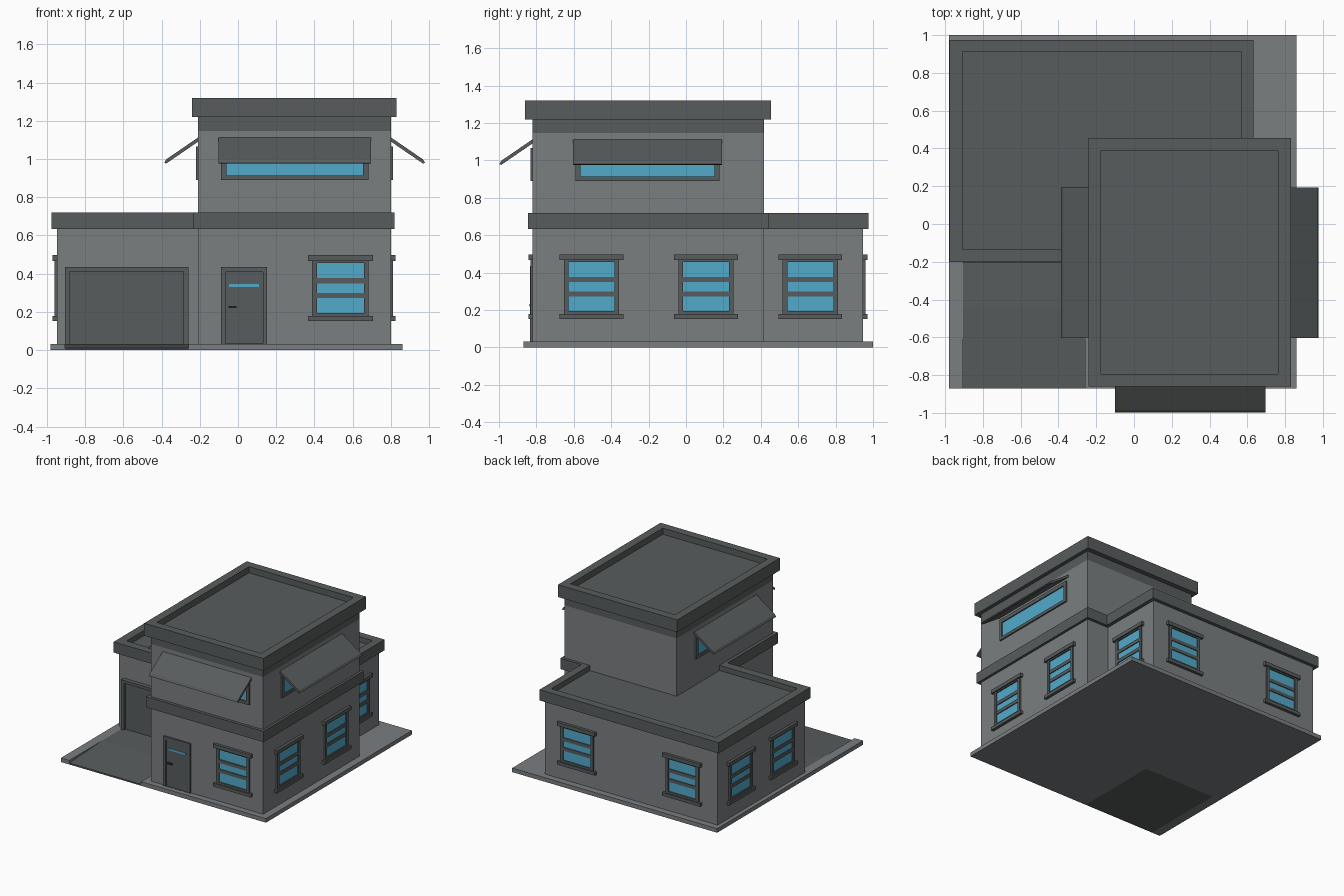
import bpy, bmesh, math
from mathutils import Matrix, Vector

if "Cube" in bpy.data.objects:
    bpy.data.objects.remove(bpy.data.objects["Cube"])


def material(name, rgb):
    m = bpy.data.materials.new(name)
    m.diffuse_color = (*rgb, 1)
    m.use_nodes = True
    m.node_tree.nodes["Principled BSDF"].inputs["Base Color"].default_value = m.diffuse_color
    return m


WALL = material("wall_grey", (0.195, 0.209, 0.216))
TRIM = material("trim_dark_grey", (0.098, 0.107, 0.107))
GLASS = material("glass_blue", (0.085, 0.40, 0.60))
DARK = material("handle_dark", (0.03, 0.03, 0.03))


def finish(name, bm, mat, place=None):
    if place:
        bm.transform(place)
    bmesh.ops.recalc_face_normals(bm, faces=bm.faces)
    mesh = bpy.data.meshes.new(name)
    bm.to_mesh(mesh)
    bm.free()
    mesh.materials.append(mat)
    ob = bpy.data.objects.new(name, mesh)
    bpy.context.collection.objects.link(ob)
    return ob


def boxes(name, mat, items, place=None):
    """Join boxes given as (x0, x1, y0, y1, z0, z1)."""
    bm = bmesh.new()
    for x0, x1, y0, y1, z0, z1 in items:
        m = Matrix.Translation(((x0 + x1) / 2, (y0 + y1) / 2, (z0 + z1) / 2))
        m = m @ Matrix.Diagonal((x1 - x0, y1 - y0, z1 - z0, 1))
        bmesh.ops.create_cube(bm, size=1, matrix=m)
    return finish(name, bm, mat, place)


def prism(name, mat, points, offset, place=None):
    """Extrude a closed outline of 3D points along an offset."""
    bm = bmesh.new()
    f = bm.faces.new([bm.verts.new(p) for p in points])
    r = bmesh.ops.extrude_face_region(bm, geom=[f])
    vs = [v for v in r["geom"] if isinstance(v, bmesh.types.BMVert)]
    bmesh.ops.translate(bm, verts=vs, vec=Vector(offset))
    return finish(name, bm, mat, place)


def on_wall(side, along, depth):
    """Local frame on a wall: x along it, -y outward."""
    angle, pos = {"front": (0, (along, depth, 0)), "right": (90, (depth, along, 0)),
                  "back": (180, (along, depth, 0)), "left": (270, (depth, along, 0))}[side]
    return Matrix.Translation(pos) @ Matrix.Rotation(math.radians(angle), 4, "Z")


def ring(hw_out, hw_in, z0, z1, zi0, zi1, out):
    """Four boxes of a rectangular frame."""
    return [(-hw_out, -hw_in, -out, 0.01, z0, z1), (hw_in, hw_out, -out, 0.01, z0, z1),
            (-hw_in, hw_in, -out, 0.01, zi1, z1), (-hw_in, hw_in, -out, 0.01, z0, zi0)]


# Ground slab with a notch for the driveway ramp
slab = [(-0.98, -0.87), (-0.905, -0.87), (-0.905, -0.17), (-0.26, -0.17),
        (-0.26, -0.87), (0.86, -0.87), (0.86, 1.0), (-0.98, 1.0)]
prism("ground_slab", WALL, [(x, y, 0) for x, y in slab], (0, 0, 0.033))
ramp = [(-0.87, 0), (-0.87, 0.012), (-0.45, 0.033), (-0.17, 0.033), (-0.17, 0)]
prism("driveway", TRIM, [(-0.905, y, z) for y, z in ramp], (0.645, 0, 0))

# Walls
boxes("garage_wing", WALL, [(-0.947, 0.603, -0.172, 0.947, 0.03, 0.65)])
boxes("tower", WALL, [(-0.208, 0.80, -0.82, 0.416, 0.03, 1.146)])
boxes("tower_top_strip", TRIM, [(-0.208, 0.80, -0.82, 0.416, 1.146, 1.23)])

# Lower roof band with a recessed roof over the wing
band = [(-0.976, -0.2), (-0.233, -0.2), (-0.233, -0.845), (0.82, -0.845),
        (0.82, 0.44), (0.632, 0.44), (0.632, 0.975), (-0.976, 0.975)]
lower = prism("lower_roof", TRIM, [(x, y, 0.633) for x, y in band], (0, 0, 0.087))
cutter = boxes("roof_cutter", TRIM, [(-0.907, 0.57, -0.132, 0.91, 0.678, 0.8)])
cutter.hide_render = True
cutter.hide_set(True)
cut = lower.modifiers.new("recess", "BOOLEAN")
cut.operation, cut.solver, cut.object = "DIFFERENCE", "EXACT", cutter

# Upper roof: box with the top inset and pushed down
bm = bmesh.new()
m = Matrix.Translation((0.295, -0.2025, 1.27)) @ Matrix.Diagonal((1.07, 1.315, 0.10, 1))
bmesh.ops.create_cube(bm, size=1, matrix=m)
bm.normal_update()
top = max(bm.faces, key=lambda f: f.calc_center_median().z)
bmesh.ops.inset_region(bm, faces=[top], thickness=0.094)
r = bmesh.ops.extrude_face_region(bm, geom=[top])
bmesh.ops.translate(bm, verts=[v for v in r["geom"] if isinstance(v, bmesh.types.BMVert)],
                    vec=(0, 0, -0.05))
bmesh.ops.delete(bm, geom=[top], context="FACES_ONLY")
finish("upper_roof", bm, TRIM)


# Ground floor windows: frame, lintel, sill, two bars and glass
def window(i, side, along, depth):
    p = on_wall(side, along, depth)
    parts = ring(0.148, 0.123, 0.165, 0.48, 0.194, 0.457, 0.012)
    parts += [(-0.17, 0.17, -0.023, 0.01, 0.467, 0.497),
              (-0.17, 0.17, -0.023, 0.01, 0.152, 0.178)]
    parts += [(-0.123, 0.123, -0.010, 0.01, z, z + 0.027) for z in (0.272, 0.350)]
    boxes(f"window_frame_{i}", TRIM, parts, p)
    boxes(f"window_glass_{i}", GLASS, [(-0.124, 0.124, -0.003, 0.004, 0.19, 0.46)], p)


spots = [("front", 0.535, -0.82), ("right", -0.505, 0.80), ("right", 0.107, 0.80),
         ("right", 0.665, 0.603), ("back", 0.31, 0.947), ("back", -0.635, 0.947),
         ("left", 0.66, -0.947), ("left", 0.12, -0.947)]
for i, spot in enumerate(spots, 1):
    window(i, *spot)

# Upper wide windows with sloping awnings
for side, along, depth in (("front", 0.297, -0.82), ("right", -0.206, 0.80),
                           ("left", -0.206, -0.208)):
    p = on_wall(side, along, depth)
    boxes(f"upper_window_frame_{side}", TRIM,
          ring(0.385, 0.358, 0.89, 1.065, 0.915, 1.035, 0.012), p)
    boxes(f"upper_window_glass_{side}", GLASS,
          [(-0.36, 0.36, -0.003, 0.004, 0.91, 1.04)], p)
    slope = [(0.0, 1.113), (-0.168, 0.998), (-0.178, 0.980), (-0.168, 0.976), (0.0, 1.091)]
    prism(f"awning_{side}", TRIM, [(-0.398, y, z) for y, z in slope], (0.796, 0, 0), p)

# Garage door
p = on_wall("front", -0.582, -0.172)
boxes("garage_door_frame", TRIM, ring(0.323, 0.296, 0.012, 0.435, 0.025, 0.412, 0.035), p)
boxes("garage_door_panel", TRIM, [(-0.3, 0.3, -0.015, 0.01, 0.02, 0.42)], p)

# Entrance door with a slit window and a handle
p = on_wall("front", 0.032, -0.82)
boxes("door_frame", TRIM, ring(0.121, 0.098, 0.03, 0.435, 0.034, 0.41, 0.013), p)
boxes("door_panel", TRIM, [(-0.1, 0.1, -0.005, 0.01, 0.032, 0.415)], p)
boxes("door_window", GLASS, [(-0.078, 0.077, -0.008, 0.0, 0.330, 0.346)], p)
boxes("door_handle", DARK, [(-0.082, -0.04, -0.018, 0.0, 0.220, 0.232)], p)
